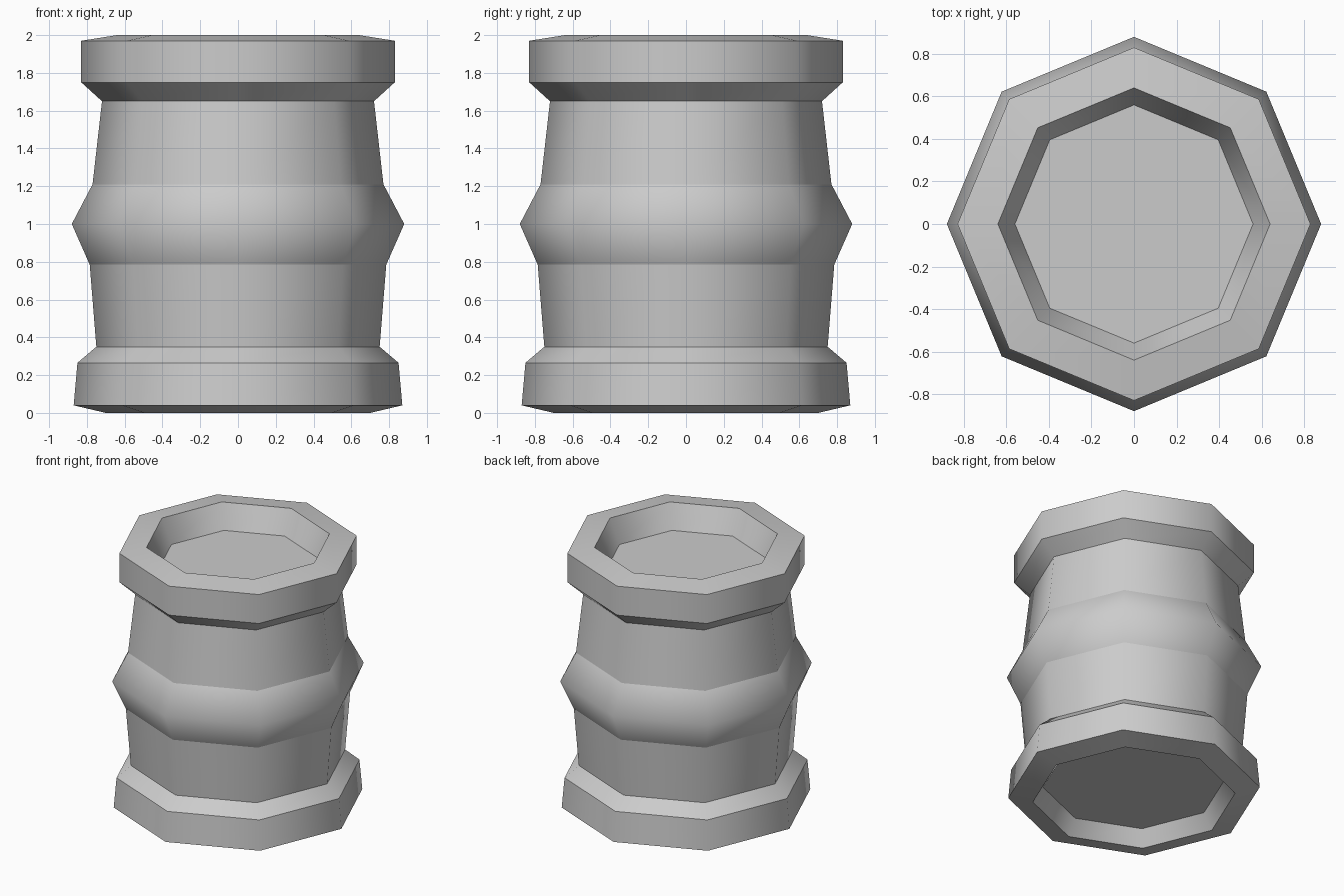
import bpy, bmesh
from math import cos, sin, pi

if "Cube" in bpy.data.objects:
    bpy.data.objects.remove(bpy.data.objects["Cube"])

SIDES = 8

# Barrel profile, bottom recess to top recess: (radius, height, sharp ring)
PROFILE = [
    (0.63, 0.115, True), (0.70, 0.0, True),                       # bottom recess
    (0.87, 0.04, True), (0.85, 0.265, True), (0.75, 0.35, True),  # base band
    (0.785, 0.785, True), (0.88, 1.0, False), (0.77, 1.21, True), # body and bulge
    (0.72, 1.65, True), (0.83, 1.75, True), (0.83, 1.97, True),   # top band
    (0.64, 2.0, True), (0.56, 1.82, True),                        # top recess
]


def lathe(name, profile, sides):
    """Revolve a profile into a closed solid with sharp creases on chosen rings."""
    bm = bmesh.new()
    rings = [[bm.verts.new((r * cos(2 * pi * i / sides), r * sin(2 * pi * i / sides), z))
              for i in range(sides)] for r, z, _ in profile]
    for low, high in zip(rings, rings[1:]):
        for i in range(sides):
            j = (i + 1) % sides
            bm.faces.new((low[i], low[j], high[j], high[i]))
    bm.faces.new(rings[0][::-1])
    bm.faces.new(rings[-1])
    for face in bm.faces:
        face.smooth = True
    for ring, (_, _, sharp) in zip(rings, profile):
        for i in range(sides):
            bm.edges.get((ring[i], ring[(i + 1) % sides])).smooth = not sharp
    mesh = bpy.data.meshes.new(name)
    bm.to_mesh(mesh)
    bm.free()
    obj = bpy.data.objects.new(name, mesh)
    bpy.context.collection.objects.link(obj)
    return obj


lathe("barrel", PROFILE, SIDES)
